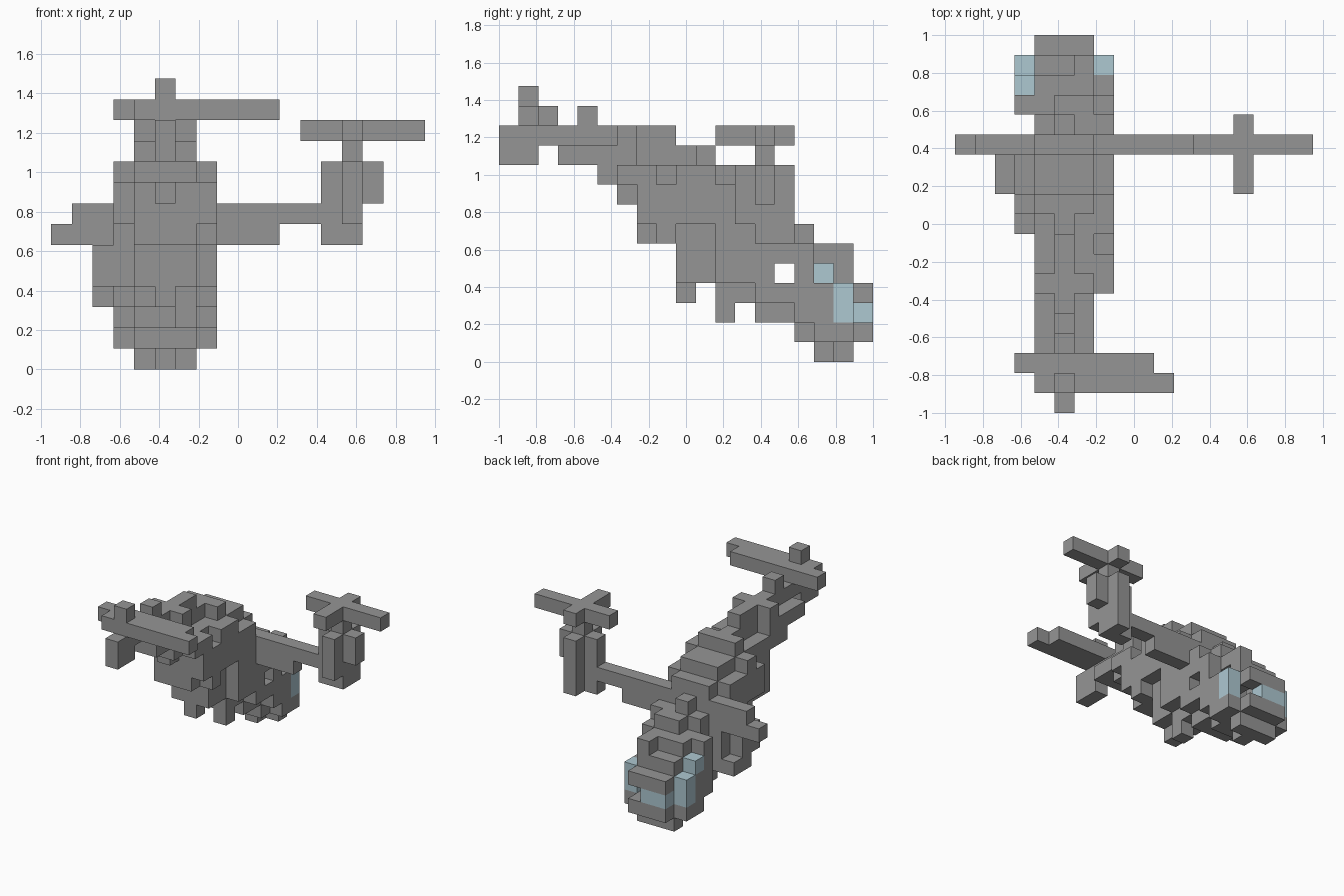
import bpy
import bmesh
from mathutils import Vector

if "Cube" in bpy.data.objects:
    bpy.data.objects.remove(bpy.data.objects["Cube"], do_unlink=True)

CELL = 2 / 19
ORIGIN = Vector((-9 * CELL, -1, 0))


def make_material(name, color):
    mat = bpy.data.materials.new(name)
    mat.use_nodes = True
    mat.diffuse_color = color
    bsdf = mat.node_tree.nodes["Principled BSDF"]
    bsdf.inputs["Base Color"].default_value = color
    bsdf.inputs["Roughness"].default_value = 0.8
    return mat


grey = make_material("hull grey", (0.3, 0.3, 0.3, 1))
glass = make_material("window blue", (0.42, 0.58, 0.64, 1))

parts = {}      # part name -> set of grid cells
owner = {}      # grid cell -> part name


def fill(part, xs, ys, zs):
    """Fill an inclusive box of grid cells; a later part replaces an earlier one."""
    for x in range(xs[0], xs[-1] + 1):
        for y in range(ys[0], ys[-1] + 1):
            for z in range(zs[0], zs[-1] + 1):
                cell = (x, y, z)
                if cell in owner:
                    parts[owner[cell]].discard(cell)
                owner[cell] = part
                parts.setdefault(part, set()).add(cell)


def carve(xs, ys, zs):
    for cell in list(owner):
        if all(r[0] <= c <= r[-1] for c, r in zip(cell, (xs, ys, zs))):
            parts[owner.pop(cell)].discard(cell)


def slice_hull(part, columns, start, bottoms, tops):
    """Lengthwise strip of hull with a stepped belly and roof line."""
    for i, (low, high) in enumerate(zip(bottoms, tops)):
        for x in columns:
            fill(part, [x], [start + i], [low, high])


# Fuselage: keel strip, strips beside it, then both flanks
slice_hull("fuselage", [4, 6], 3,
           [10, 10, 9, 9, 6, 6, 4, 4, 4, 3, 2, 2, 1, 1, 1, 1],
           [10, 10, 10, 11, 9, 9, 9, 10, 9, 9, 8, 6, 5, 5, 4, 3])
slice_hull("fuselage", [5], 3,
           [10, 10, 9, 8, 6, 6, 3, 4, 3, 3, 2, 2, 1, 1, 1, 1],
           [11, 12, 11, 11, 11, 11, 10, 10, 9, 9, 8, 7, 6, 5, 4, 3])
slice_hull("fuselage", [7], 6,
           [9, 7, 6, 7, 7, 4, 4, 3, 3, 2, 1, 1],
           [9, 9, 8, 9, 9, 8, 8, 7, 6, 5, 3, 1])
slice_hull("fuselage", [3], 9, [7, 7, 4, 4, 3], [8, 9, 8, 8, 7])
slice_hull("fuselage", [3], 15, [2, 1, 1], [5, 3, 1])
fill("fuselage", [6], [15], [6])
fill("fuselage", [6], [17], [5])

# Open side slot and hollow cabin
carve([3, 7], [14], [4])
carve([4, 6], [15, 16], [4])
carve([4, 6], [15, 17], [2, 3])

# Belly strut and nose skid
fill("belly_strut", [6], [11], [2, 3])
fill("nose_skid", [4, 6], [17], [0])
fill("nose_skid", [5], [16], [0])

# Tail boom end, tailplane and fin
fill("tail_boom", [5], [1, 2], [11])
fill("tail_boom", [5], [0, 1], [10, 11])
fill("tailplane", [4, 10], [1], [12])
fill("tailplane", [3, 9], [2], [12])
fill("tail_fin", [5], [1], [13])

# Whole wing with a step underneath, and the broken stub opposite
fill("wing", [8, 10], [13], [6, 7])
fill("wing", [11, 12], [13], [7])
fill("wing_stub", [1, 2], [13], [6, 7])
fill("wing_stub", [0], [13], [6])

# Side sponson under the stub
fill("sponson", [2], [11, 12], [4, 5])
fill("sponson", [2], [12, 13], [3])

# Engine nacelle with a plus-shaped section
fill("nacelle", [13, 14], [13], [6, 9])
fill("nacelle", [15], [13], [8, 9])
fill("nacelle", [14], [14], [6, 9])
fill("nacelle", [14], [12], [7, 9])

# Rotor mast and crossed blades
fill("rotor_mast", [14], [13], [10])
fill("rotor", [12, 17], [13], [11])
fill("rotor", [14], [11, 14], [11])

# Cockpit windows: broken windscreen, cheek panes and one upper pane
carve([6], [18], [2])
fill("windscreen", [4, 5], [18], [2])
for x in (3, 7):
    fill("side_window", [x], [17], [2, 3])
fill("side_window", [3], [16], [4])


def build(name, cells, mat):
    """Skin the exposed cell sides and merge flat neighbours."""
    bm = bmesh.new()
    for cell in sorted(cells):
        for axis in range(3):
            for side in (0, 1):
                near = list(cell)
                near[axis] += 2 * side - 1
                if tuple(near) in owner:
                    continue
                u, v = (axis + 1) % 3, (axis + 2) % 3
                verts = []
                for du, dv in ((0, 0), (1, 0), (1, 1), (0, 1)):
                    p = list(cell)
                    p[axis] += side
                    p[u] += du
                    p[v] += dv
                    verts.append(bm.verts.new(ORIGIN + Vector(p) * CELL))
                bm.faces.new(verts if side else verts[::-1])
    bmesh.ops.remove_doubles(bm, verts=bm.verts, dist=CELL / 100)
    bmesh.ops.dissolve_limit(bm, angle_limit=0.01, verts=bm.verts, edges=bm.edges)
    mesh = bpy.data.meshes.new(name)
    bm.to_mesh(mesh)
    bm.free()
    mesh.materials.append(mat)
    bpy.context.collection.objects.link(bpy.data.objects.new(name, mesh))


for name, cells in parts.items():
    build(name, cells, glass if name in ("windscreen", "side_window") else grey)
